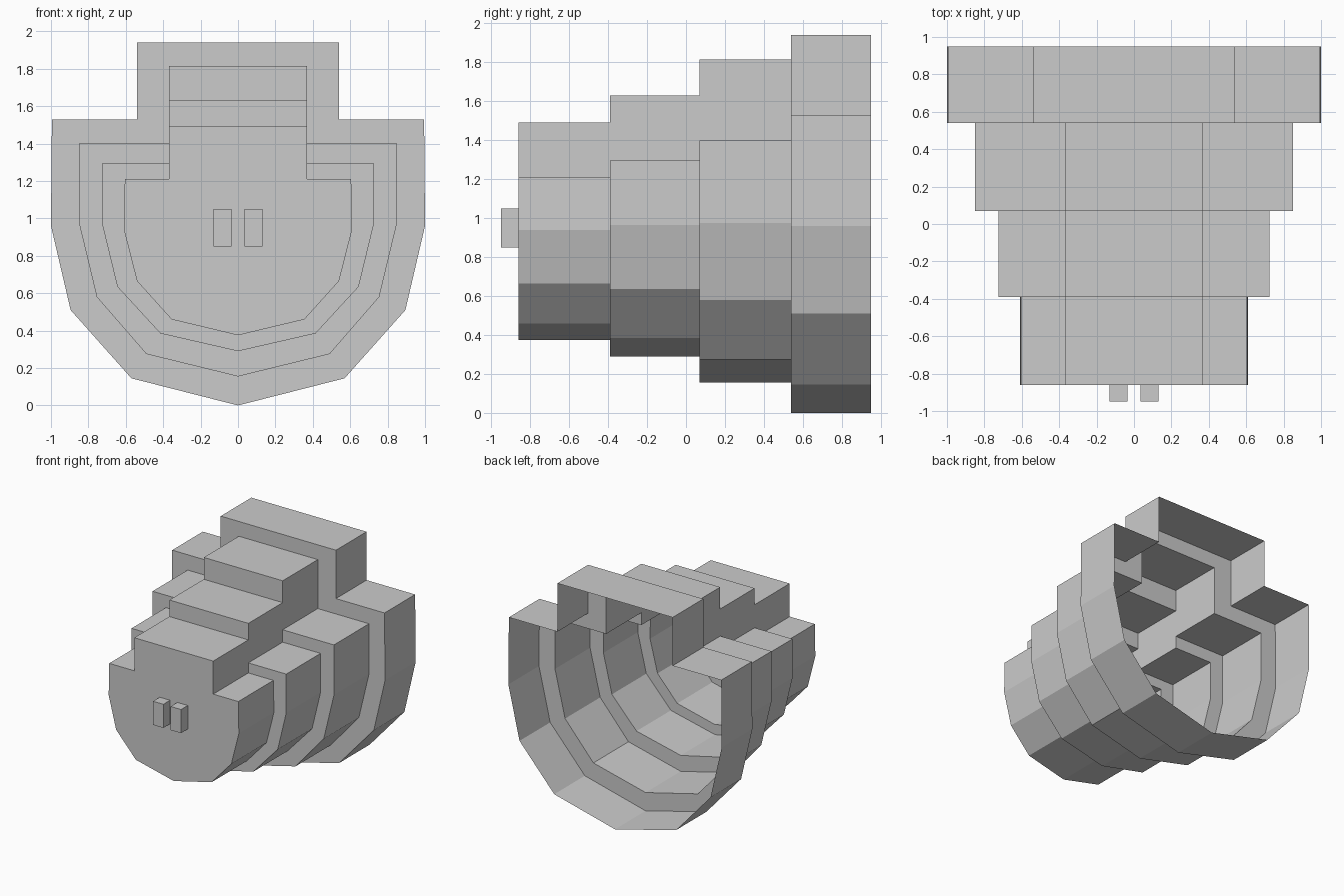
import bpy, bmesh

if "Cube" in bpy.data.objects:
    bpy.data.objects.remove(bpy.data.objects["Cube"])

# Half profiles (x, z) per tier: keel, bilge corners, side, shoulder, hood
TIERS = [
    (-0.86, -0.39, [(0, .375), (.355, .46), (.54, .665), (.61, .94), (.605, 1.21), (.37, 1.21), (.37, 1.49)]),
    (-0.39, 0.07, [(0, .29), (.415, .385), (.645, .635), (.725, .965), (.725, 1.295), (.37, 1.295), (.37, 1.63)]),
    (0.07, 0.54, [(0, .155), (.49, .275), (.755, .58), (.85, .975), (.85, 1.40), (.37, 1.40), (.37, 1.815)]),
    (0.54, 0.95, [(0, 0), (.57, .145), (.895, .51), (1, .96), (.995, 1.53), (.54, 1.53), (.54, 1.94)]),
]


def finish(bm, name):
    mesh = bpy.data.meshes.new(name)
    bm.to_mesh(mesh)
    bm.free()
    obj = bpy.data.objects.new(name, mesh)
    bpy.context.collection.objects.link(obj)
    return obj


def ring(bm, half, y):
    pts = half + [(-x, z) for x, z in reversed(half[1:])]
    return [bm.verts.new((x, y, z)) for x, z in pts]


# Stepped shell: closed front, open back, single-skin walls and steps
bm = bmesh.new()
rings = [ring(bm, half, y) for y0, y1, half in TIERS for y in (y0, y1)]
bm.faces.new(rings[0])
for a, b in zip(rings, rings[1:]):
    for i in range(len(a)):
        j = (i + 1) % len(a)
        bm.faces.new((a[i], b[i], b[j], a[j]))
# Flush hood sides leave no step between neighbouring tiers
flat = [f for f in bm.faces if f.calc_area() < 1e-6]
bmesh.ops.delete(bm, geom=flat, context='FACES')
finish(bm, "stepped_shell")

# Pair of small blocks on the front face
for side, name in ((-1, "front_block_left"), (1, "front_block_right")):
    bm = bmesh.new()
    bmesh.ops.create_cube(bm, size=1)
    bmesh.ops.scale(bm, vec=(.097, .09, .20), verts=bm.verts)
    bmesh.ops.translate(bm, vec=(side * .083, -.905, .95), verts=bm.verts)
    finish(bm, name)
